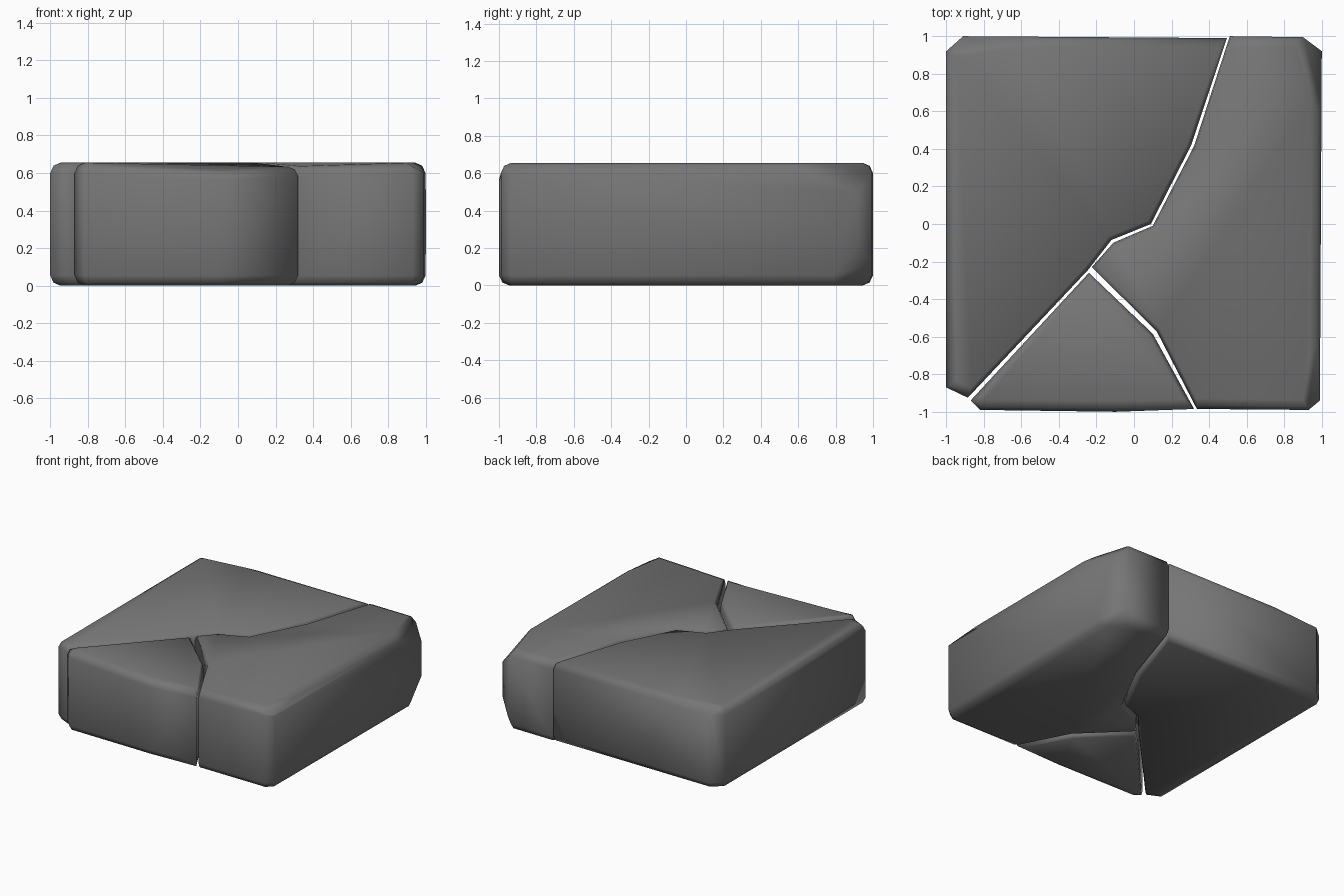
import bpy
import bmesh
from mathutils import Vector

cube = bpy.data.objects.get("Cube")
if cube:
    bpy.data.objects.remove(cube, do_unlink=True)

HEIGHT = 0.655
OUTER_BEVEL, CRACK_BEVEL = 0.055, 0.022

stone = bpy.data.materials.new("grey_stone")
stone.use_nodes = True
grey = (0.18, 0.18, 0.18, 1)
stone.diffuse_color = grey
stone.node_tree.nodes["Principled BSDF"].inputs["Base Color"].default_value = grey


def inset(outline, factor):
    """Shrink an outline, wide on the slab's outer sides and narrow on the cracks."""
    pts = [Vector(p) for p in outline]
    lines = []
    for i, a in enumerate(pts):
        b = pts[(i + 1) % len(pts)]
        d = (b - a).normalized()
        normal = Vector((-d.y, d.x))
        outer = all(max(abs(p.x), abs(p.y)) > 0.9 for p in (a, b))
        width = OUTER_BEVEL if outer else CRACK_BEVEL
        lines.append((normal, normal.dot(a) + width * factor))
    result = []
    for i in range(len(pts)):
        (n, c), (m, e) = lines[i - 1], lines[i]
        det = n.x * m.y - n.y * m.x
        result.append(((c * m.y - e * n.y) / det, (n.x * e - m.x * c) / det))
    return result


def chip(bm, points):
    """Slice a corner off along the plane through three points."""
    a, b, c = (Vector(p) for p in points)
    normal = (b - a).cross(c - a).normalized()
    if normal.dot(a - Vector((0, 0, HEIGHT / 2))) < 0:
        normal.negate()
    geom = bm.verts[:] + bm.edges[:] + bm.faces[:]
    bmesh.ops.bisect_plane(bm, geom=geom, plane_co=a, plane_no=normal, clear_outer=True)
    rim = [e for e in bm.edges if e.is_boundary]
    if rim:
        bmesh.ops.holes_fill(bm, edges=rim, sides=0)


def stone_piece(name, outline, chips=()):
    bm = bmesh.new()
    # Stacked rings give the rounded top and bottom rims
    rim = [(0, 1), (0.016, 0.32), (0.055, 0)]
    levels = rim + [(HEIGHT - z, f) for z, f in reversed(rim)]
    rings = [[bm.verts.new((x, y, z)) for x, y in inset(outline, f)] for z, f in levels]
    n = len(outline)
    for low, high in zip(rings, rings[1:]):
        for i in range(n):
            j = (i + 1) % n
            bm.faces.new((low[i], low[j], high[j], high[i]))
    bm.faces.new(rings[0][::-1])
    bm.faces.new(rings[-1])
    # Worn dip along the front top edge
    for v in bm.verts:
        if v.co.z > 0.5 and v.co.y < -0.85:
            v.co.z -= 0.04 * max(0, 1 - abs(v.co.x + 0.05) / 0.7)
    for points in chips:
        chip(bm, points)
    bmesh.ops.recalc_face_normals(bm, faces=bm.faces)
    for f in bm.faces:
        f.smooth = True
    mesh = bpy.data.meshes.new(name)
    bm.to_mesh(mesh)
    bm.free()
    mesh.materials.append(stone)
    bpy.context.collection.objects.link(bpy.data.objects.new(name, mesh))


# Large piece on the -x side
stone_piece("large_stone_piece",
            [(-1, -0.87), (-0.885, -0.925), (-0.245, -0.245), (-0.12, -0.085), (0.09, 0),
             (0.305, 0.42), (0.495, 0.99), (-0.91, 1), (-1, 0.92)],
            [[(-0.45, 0.97, 0.65), (-0.95, 0.9, 0.655), (-0.9, 1, 0.6)]])

# Long piece on the +x side, with chipped corners
stone_piece("long_stone_piece",
            [(0.335, -0.985), (0.93, -0.99), (0.99, -0.94), (1, 0.92), (0.9, 0.995),
             (0.51, 1), (0.32, 0.415), (0.1, -0.01), (-0.11, -0.1), (-0.225, -0.23),
             (0.12, -0.57)],
            [[(0.99, 0.79, 0.04), (0.99, 0.97, 0.25), (0.9, 0.99, 0.1)],
             [(0.99, 0.67, 0.6), (0.9, 0.82, 0.655), (0.95, 0.97, 0.54)],
             [(0.97, -0.55, 0.65), (0.9, -0.93, 0.655), (1, -0.9, 0.6)]])

# Triangular wedge at the front
stone_piece("front_stone_wedge",
            [(-0.87, -0.94), (-0.82, -0.99), (-0.1, -1), (0.32, -0.985),
             (0.1, -0.585), (-0.24, -0.26)])
